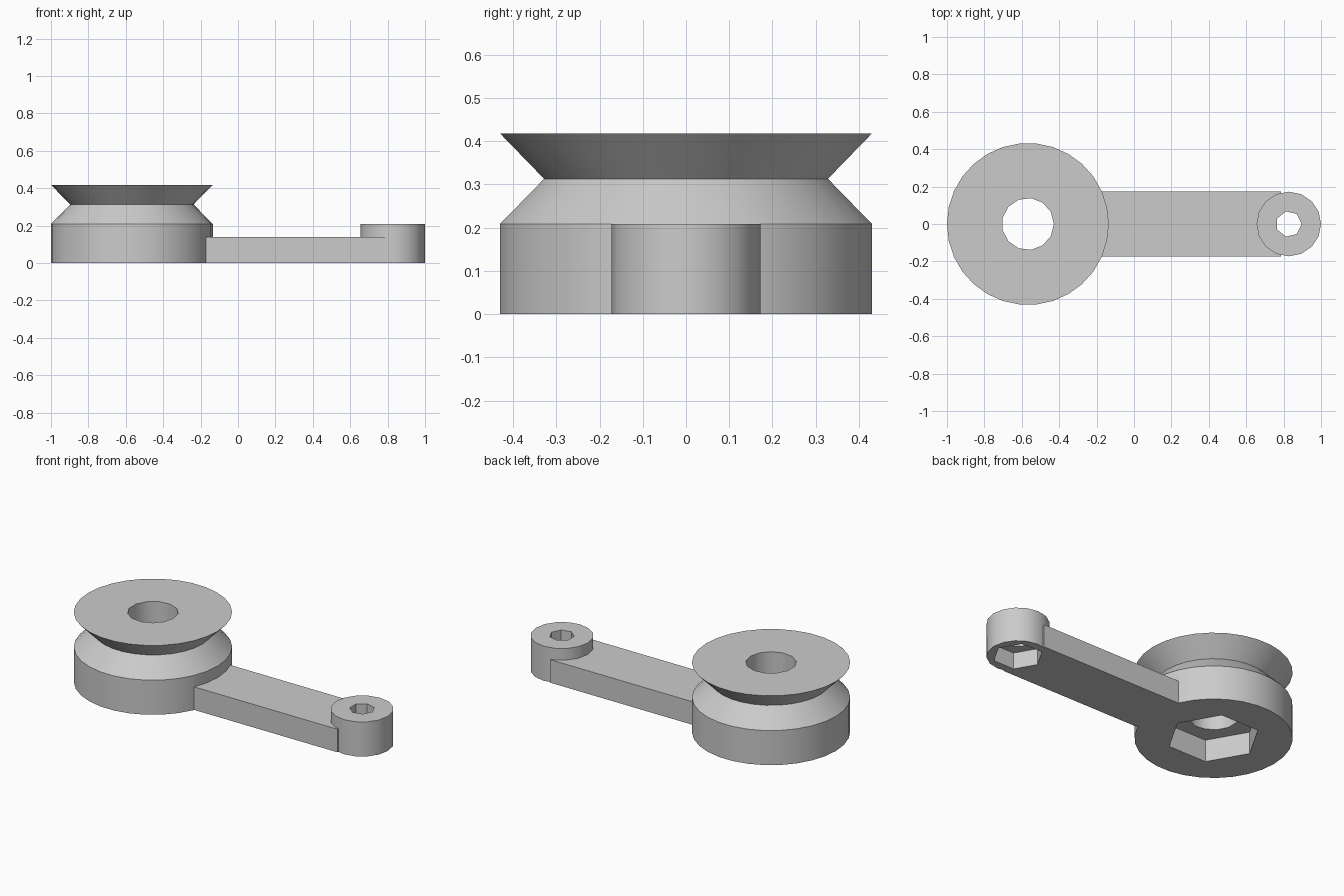
import bpy, bmesh, math

if "Cube" in bpy.data.objects:
    bpy.data.objects.remove(bpy.data.objects["Cube"])

PULLEY_X, HANDLE_X = -0.5675, 0.8275

grey = bpy.data.materials.new("light grey")
grey.diffuse_color = (0.6, 0.6, 0.6, 1)
grey.use_nodes = True
grey.node_tree.nodes["Principled BSDF"].inputs["Base Color"].default_value = grey.diffuse_color


def finish(name, bm):
    bmesh.ops.recalc_face_normals(bm, faces=bm.faces)
    mesh = bpy.data.meshes.new(name)
    bm.to_mesh(mesh)
    bm.free()
    mesh.materials.append(grey)
    obj = bpy.data.objects.new(name, mesh)
    bpy.context.collection.objects.link(obj)
    return obj


def turned(name, x, sides, profile):
    """Solid of stacked rings; profile is (radius, z) from bottom to top."""
    bm = bmesh.new()
    rings = []
    for r, z in profile:
        rings.append([bm.verts.new((x + r * math.cos(math.tau * i / sides),
                                    r * math.sin(math.tau * i / sides), z))
                      for i in range(sides)])
    for a, b in zip(rings, rings[1:]):
        for i in range(sides):
            j = (i + 1) % sides
            bm.faces.new((a[i], a[j], b[j], b[i]))
    bm.faces.new(rings[0])
    bm.faces.new(rings[-1])
    return finish(name, bm)


def box(name, x0, x1, half_width, height):
    bm = bmesh.new()
    bmesh.ops.create_cube(bm, size=1)
    for v in bm.verts:
        v.co = (x1 if v.co.x > 0 else x0, math.copysign(half_width, v.co.y),
                height if v.co.z > 0 else 0)
    return finish(name, bm)


def combine(body, other, operation):
    mod = body.modifiers.new(operation.lower(), 'BOOLEAN')
    mod.operation, mod.object, mod.solver = operation, other, 'EXACT'
    bpy.context.view_layer.objects.active = body
    bpy.ops.object.modifier_apply(modifier=mod.name)
    bpy.data.objects.remove(other)


# grooved pulley, flat arm and handle boss joined into one crank
crank = turned("pulley_crank", PULLEY_X, 30,
               [(0.4325, 0), (0.4325, 0.2085), (0.33, 0.313), (0.4325, 0.418)])
combine(crank, box("arm", PULLEY_X, 0.785, 0.1725, 0.139), 'UNION')
combine(crank, turned("handle_boss", HANDLE_X, 16, [(0.1725, 0), (0.1725, 0.2085)]), 'UNION')

# bolt holes with hexagonal nut pockets underneath
for x, hole_r, sides, nut_r, depth in ((PULLEY_X, 0.139, 13, 0.257, 0.135),
                                       (HANDLE_X, 0.069, 7, 0.139, 0.1)):
    combine(crank, turned("bolt_hole", x, sides, [(hole_r, -0.1), (hole_r, 0.6)]), 'DIFFERENCE')
    combine(crank, turned("nut_pocket", x, 6, [(nut_r, -0.1), (nut_r, depth)]), 'DIFFERENCE')

# smooth round walls, crisp rims
bpy.ops.object.select_all(action='DESELECT')
crank.select_set(True)
bpy.context.view_layer.objects.active = crank
bpy.ops.object.shade_smooth_by_angle(angle=math.radians(30))
